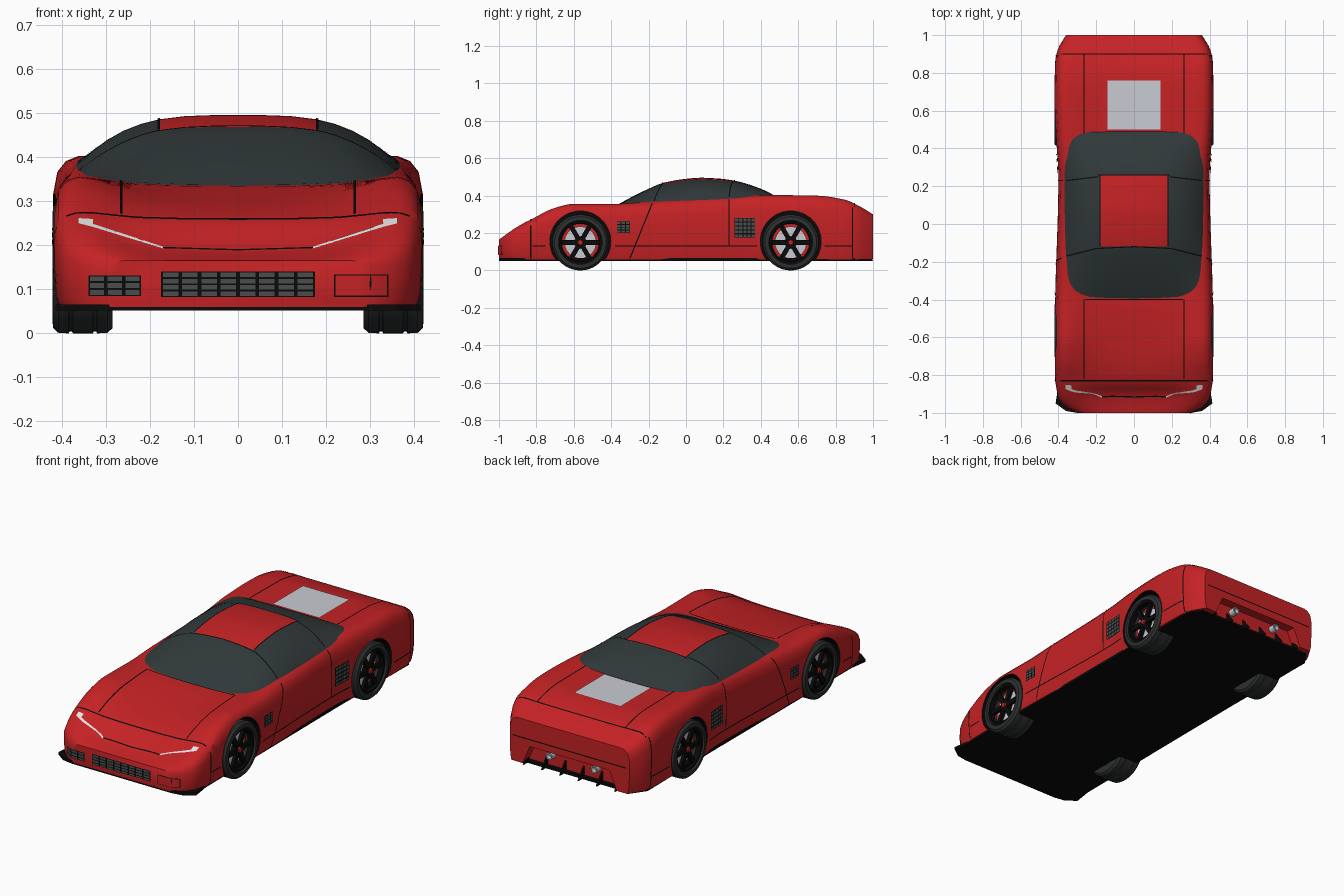
import bpy, bmesh, math
from mathutils import Vector, Matrix
from mathutils.bvhtree import BVHTree

if "Cube" in bpy.data.objects:
    bpy.data.objects.remove(bpy.data.objects["Cube"])


def material(name, rgb):
    m = bpy.data.materials.new(name)
    m.use_nodes = True
    m.diffuse_color = (*rgb, 1)
    m.node_tree.nodes["Principled BSDF"].inputs["Base Color"].default_value = (*rgb, 1)
    return m


RED = material("red_paint", (.56, .016, .018))
GLASS = material("dark_glass", (.03, .04, .041))
RUBBER = material("tyre_grey", (.026, .03, .03))
BLACK = material("black_trim", (.003, .003, .003))
SILVER = material("silver", (.58, .6, .65))
WHITE = material("lamp_white", (.8, .8, .8))
MESH = material("grille_grey", (.07, .075, .075))


def make(name, bm, mats, smooth=True, fix=True):
    if fix:
        bmesh.ops.recalc_face_normals(bm, faces=bm.faces)
    me = bpy.data.meshes.new(name)
    bm.to_mesh(me)
    bm.free()
    for m in mats:
        me.materials.append(m)
    ob = bpy.data.objects.new(name, me)
    bpy.context.collection.objects.link(ob)
    if smooth:
        smooth_by_angle(ob)
    return ob


def activate(ob):
    bpy.ops.object.select_all(action='DESELECT')
    ob.select_set(True)
    bpy.context.view_layer.objects.active = ob


def smooth_by_angle(ob):
    activate(ob)
    bpy.ops.object.shade_smooth_by_angle(angle=math.radians(35))


def curve(pts, y):
    """Smooth interpolation through points without overshoot."""
    n = len(pts)
    slope = [(pts[i+1][1] - pts[i][1]) / (pts[i+1][0] - pts[i][0]) for i in range(n - 1)]

    def tangent(i):
        if i == 0 or i == n - 1:
            return slope[min(i, n - 2)]
        a, b = slope[i-1], slope[i]
        return 2 * a * b / (a + b) if a * b > 0 else 0
    i = max(0, min(n - 2, sum(p[0] <= y for p in pts) - 1))
    h = pts[i+1][0] - pts[i][0]
    t = (y - pts[i][0]) / h
    a, b = pts[i][1], pts[i+1][1]
    return (a * (1 + 2*t) * (1-t)**2 + b * t*t * (3 - 2*t)
            + h * tangent(i) * t * (1-t)**2 + h * tangent(i+1) * t*t * (t-1))


def loft(bm, rings, closed):
    rows = [[bm.verts.new(p) for p in r] for r in rings]
    n = len(rows[0])
    for a, b in zip(rows, rows[1:]):
        for j in range(n if closed else n - 1):
            bm.faces.new((a[j], a[(j+1) % n], b[(j+1) % n], b[j]))
    return rows


WIDTH = [(-1, .3), (-.97, .36), (-.92, .4), (-.8, .418), (-.5, .418), (.25, .4),
         (.45, .412), (.65, .421), (.85, .418), (.92, .405), (1, .36)]
SHOULDER = [(-1, .165), (-.9, .235), (-.83, .272), (-.7, .335), (-.6, .356), (-.4, .355),
            (-.2, .368), (.2, .39), (.45, .403), (.7, .4), (.85, .378), (.93, .342), (1, .3)]
CENTRE = [(-1, .165), (-.91, .19), (-.83, .258), (-.6, .31), (-.4, .335), (-.2, .34),
          (.3, .37), (.5, .385), (.75, .385), (.9, .355), (1, .3)]
ROOF = [(-.42, .32), (-.3, .388), (-.2, .437), (-.12, .469), (0, .49), (.08, .496),
        (.18, .491), (.26, .48), (.4, .437), (.48, .395), (.5, .375)]
BASE = .06


# body shell: sections along the length
def section(y):
    w, s, c = curve(WIDTH, y), curve(SHOULDER, y), curve(CENTRE, y)
    d, h = s - c, s - BASE
    half = [(.3, c + .05*d), (.55, c + .25*d), (.68, c + .6*d), (.78, c + .9*d), (.87, s),
            (.93, s - .03*h), (.975, s - .1*h), (.998, s - .25*h), (1, s - .55*h),
            (.99, BASE + .12*h), (.97, BASE)]
    right = [Vector((f * w, y, z)) for f, z in half]
    left = [Vector((-p.x, y, p.z)) for p in reversed(right)]
    return left + [Vector((0, y, c))] + right


bm = bmesh.new()
rows = loft(bm, [section(-1 + i / 40) for i in range(81)], True)
bm.faces.new(rows[0])
bm.faces.new(rows[-1])
body = make("body_shell", bm, [RED], smooth=False)

# cabin: glass all round with a red roof panel
bm = bmesh.new()
xs = [0, .06, .12, .18, .22, .26, .295, .325, .35, .37]
xs = [-x for x in reversed(xs[1:])] + xs
rings = []
for i in range(47):
    y = -.42 + i * .02
    b, g = curve(SHOULDER, y) - .01, curve(ROOF, y)
    rings.append([Vector((x, y, b + (g - b) * (1 - (abs(x) / .37) ** 3.5))) for x in xs])
loft(bm, rings, False)
for f in bm.faces:
    p = f.calc_center_median()
    f.material_index = int(abs(p.x) < .18 and -.12 < p.y < .26)
    f.normal_update()
    if f.normal.z < 0:
        f.normal_flip()
cabin = make("cabin", bm, [GLASS, RED], fix=False)

# surface used for laying thin trim onto the skin
verts, polys = [], []
for ob in (body, cabin):
    k = len(verts)
    verts += [v.co.copy() for v in ob.data.vertices]
    polys += [[k + i for i in p.vertices] for p in ob.data.polygons]
skin = BVHTree.FromPolygons(verts, polys)
VIEW = {"top": (lambda u, v: (u, v, 3), (0, 0, -1)), "side": (lambda u, v: (3, u, v), (-1, 0, 0)),
        "front": (lambda u, v: (u, -3, v), (0, 1, 0)), "back": (lambda u, v: (u, 3, v), (0, -1, 0))}
sheets = {}


def patch(name, mat, view, quad, mirror=True, lift=.003):
    """Lay a four-cornered plate onto the skin, seen along one axis."""
    bm = sheets.setdefault(name, (bmesh.new(), mat))[0]
    place, ray = VIEW[view]
    ray = Vector(ray)
    a, b, c, d = [Vector(q) for q in quad]
    nu, nv = [max(1, min(40, int(e.length / .02))) for e in (b - a, d - a)]
    for s in ((1, -1) if mirror else (1,)):
        grid = []
        for i in range(nu + 1):
            row = []
            for j in range(nv + 1):
                p = a.lerp(b, i / nu).lerp(d.lerp(c, i / nu), j / nv)
                hit, nor = skin.ray_cast(Vector(place(*p)), ray)[:2]
                if hit:
                    hit = hit - ray * lift
                    row.append(bm.verts.new((s * hit.x, hit.y, hit.z)))
                else:
                    row.append(None)
            grid.append(row)
        out = Vector((-ray.x * s, -ray.y, -ray.z))
        for r, q in zip(grid, grid[1:]):
            for j in range(nv):
                corner = (r[j], q[j], q[j+1], r[j+1])
                if all(corner):
                    f = bm.faces.new(corner)
                    f.normal_update()
                    if f.normal.dot(out) < 0:
                        f.normal_flip()


def rect(name, mat, view, u0, u1, v0, v1, **kw):
    patch(name, mat, view, ((u0, v0), (u1, v0), (u1, v1), (u0, v1)), **kw)


def seam(view, p, q, w=.006, **kw):
    p, q = Vector(p), Vector(q)
    n = Vector((p.y - q.y, q.x - p.x)).normalized() * w / 2
    patch("panel_seams", BLACK, view, (p - n, q - n, q + n, p + n), **kw)


# panel seams on hood, deck, cabin and doors
for p, q in (((.265, -.82), (.265, -.4)), ((.265, .48), (.265, .9)), ((0, -.83), (.39, -.83)),
             ((0, .9), (.39, .9)), ((0, -.4), (.26, -.4)), ((.18, -.12), (.18, .26)),
             ((0, -.12), (.2, -.13)), ((.2, -.13), (.36, -.17)), ((0, .26), (.19, .26)),
             ((.19, .25), (.36, .23))):
    seam("top", p, q)
for p, q in (((-.18, .36), (-.3, .065)), ((.23, .38), (.23, .13)), ((-.38, .13), (.38, .13)),
             ((-.83, .24), (-.83, .065)), ((-.82, .13), (-.75, .13)), ((.74, .13), (.89, .13)),
             ((.89, .34), (.89, .065))):
    seam("side", p, q)
seam("front", (0, .19), (.17, .195), .003)
seam("back", (0, .2), (.34, .2))

# rear deck window
rect("engine_window", SILVER, "top", -.14, .14, .5, .76, mirror=False, lift=.005)

# headlamp slits
patch("headlamps", WHITE, "front", ((.17, .193), (.33, .242), (.33, .249), (.17, .197)))
patch("headlamps", WHITE, "front", ((.33, .242), (.362, .25), (.362, .262), (.33, .26)))


# grilles and side vents, with bars
def vent(view, u0, u1, v0, v1, nu, nv, mirror):
    rect("vent_panels", BLACK, view, u0, u1, v0, v1, mirror=mirror)
    du, dv = (u1 - u0) / nu, (v1 - v0) / nv
    for i in range(nu):
        for j in range(nv):
            u, v = u0 + i * du, v0 + j * dv
            rect("vent_cells", MESH, view, u + .1*du, u + .9*du, v + .15*dv, v + .85*dv,
                 mirror=mirror, lift=.006)


vent("front", -.175, .175, .083, .14, 8, 4, False)
vent("front", -.34, -.22, .085, .132, 3, 3, False)
vent("side", -.37, -.3, .2, .262, 3, 4, True)
vent("side", .26, .37, .175, .28, 5, 5, True)
rect("fog_cover_gap", BLACK, "front", .218, .342, .083, .134, mirror=False)
rect("fog_cover", RED, "front", .221, .339, .086, .131, mirror=False, lift=.005)

for name, (bm, mat) in sheets.items():
    make(name, bm, [mat], fix=False)


# wheel arches and rear recess, cut from the shell
def cut(bm, mat):
    cutter = make("cutter", bm, [mat], smooth=False)
    cutter.hide_render = True
    activate(body)
    mod = body.modifiers.new("cut", 'BOOLEAN')
    mod.object, mod.operation, mod.solver = cutter, 'DIFFERENCE', 'EXACT'
    mod.material_mode = 'TRANSFER'
    bpy.ops.object.modifier_apply(modifier=mod.name)
    bpy.data.objects.remove(cutter)


AXLES = (-.565, .56)
bm = bmesh.new()
for y in AXLES:
    for s in (-1, 1):
        bmesh.ops.create_cone(bm, cap_ends=True, segments=48, radius1=.163, radius2=.163, depth=.25,
                              matrix=Matrix.Translation((s * .39, y, .155)) @ Matrix.Rotation(math.pi/2, 4, 'Y'))
cut(bm, BLACK)
bm = bmesh.new()
loft_rows = loft(bm, [[(-.3, y, .02), (.3, y, .02), (.24, y, .16), (-.24, y, .16)] for y in (.95, 1.1)], True)
for r in loft_rows:
    bm.faces.new(r)
cut(bm, RED)
smooth_by_angle(body)


def prism(name, pts, depth, mat):
    """Extrude a flat outline along a vector."""
    bm = bmesh.new()
    rows = loft(bm, [pts, [Vector(p) + Vector(depth) for p in pts]], True)
    for r in rows:
        bm.faces.new(r)
    return make(name, bm, [mat], smooth=False)


# floor with front splitter
side = [(.3, -1), (.36, -.99), (.415, -.95), (.4, -.85), (.395, .3), (.4, .9), (.35, .97)]
outline = side + [(-x, y) for x, y in reversed(side)]
prism("floor", [(x, y, .052) for x, y in outline], (0, 0, .014), BLACK)

# diffuser fins and exhausts
for i in range(6):
    x = -.275 + i * .11
    prism("diffuser_fin", [(x, .93, .052), (x, 1, .052), (x, .95, .115)], (.008, 0, 0), BLACK)


def lathe(name, profile, mat, centre, axis, steps=40):
    """Revolve (offset, radius) points about an axis."""
    bm = bmesh.new()
    rot = Vector((0, 0, 1)).rotation_difference(Vector(axis)).to_matrix()
    rings = []
    for i in range(steps + 1):
        t = math.tau * i / steps
        rings.append([Vector(centre) + rot @ Vector((r * math.cos(t), r * math.sin(t), o)) for o, r in profile])
    loft(bm, rings, False)
    bmesh.ops.remove_doubles(bm, verts=bm.verts, dist=1e-5)
    return make(name, bm, [mat])


for x in (-.135, .135):
    lathe("exhaust", [(-.05, .02), (.02, .02), (.02, .014), (.0, .013), (.0, 0)], SILVER,
          (x, .965, .13), (0, 1, 0), 20)

# wheels
TYRE = [(.285, .1), (.285, .138), (.297, .149), (.32, .15), (.322, .146), (.328, .146), (.33, .15),
        (.375, .15), (.377, .146), (.383, .146), (.385, .15), (.408, .149), (.42, .138), (.422, .118),
        (.405, .11), (.335, .108), (.285, .1)]
for y in AXLES:
    for s in (-1, 1):
        hub, axis = (0, y, .15), (s, 0, 0)
        lathe("tyre", TYRE, RUBBER, hub, axis)
        lathe("wheel_back", [(.29, 0), (.29, .105), (.365, .109), (.365, 0)], RED, hub, axis)
        lathe("brake_disc", [(.364, .085), (.375, .085), (.375, 0)], SILVER, hub, axis)
        lathe("rim_ring", [(.385, .11), (.413, .114), (.413, .103), (.385, .1)], BLACK, hub, axis)
        lathe("wheel_hub", [(.375, .032), (.404, .03), (.404, 0)], BLACK, hub, axis, 20)
        lathe("hub_cap", [(.404, .016), (.412, .014), (.412, 0)], RED, hub, axis, 6)
        bm = bmesh.new()
        for k in range(6):
            turn = Matrix.Translation((s * .396, y, .15)) @ Matrix.Rotation(math.tau * (k + .5) / 6, 4, 'X')
            bmesh.ops.create_cube(bm, matrix=turn @ Matrix.Translation((0, 0, .064))
                                  @ Matrix.Diagonal((.016, .025, .085, 1)))
        make("wheel_spokes", bm, [BLACK], smooth=False)
